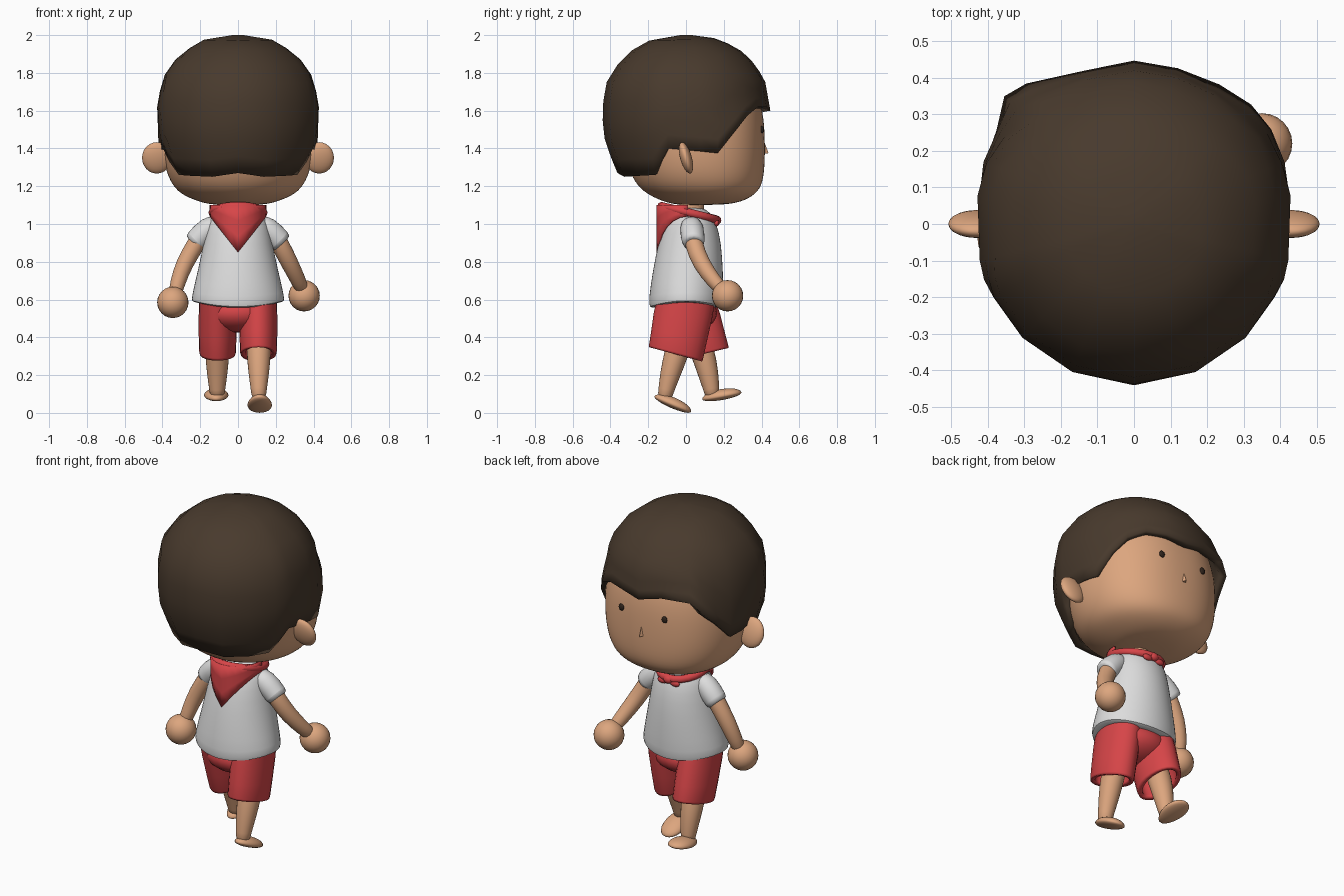
import bpy, bmesh, math
from mathutils import Vector, Matrix

if "Cube" in bpy.data.objects:
    bpy.data.objects.remove(bpy.data.objects["Cube"])


def material(name, rgb):
    m = bpy.data.materials.new(name)
    m.diffuse_color = (*rgb, 1)
    m.use_nodes = True
    m.node_tree.nodes["Principled BSDF"].inputs["Base Color"].default_value = m.diffuse_color
    return m


SKIN = material("skin", (0.72, 0.38, 0.21))
HAIR = material("dark brown hair", (0.065, 0.042, 0.026))
RED = material("red cloth", (0.68, 0.06, 0.065))
WHITE = material("white cloth", (0.72, 0.72, 0.72))
EYE = material("eye brown", (0.03, 0.018, 0.012))


def finish(name, bm, mat, subsurf=0, thick=0, angle=60):
    bmesh.ops.recalc_face_normals(bm, faces=bm.faces)
    me = bpy.data.meshes.new(name)
    bm.to_mesh(me)
    bm.free()
    me.materials.append(mat)
    ob = bpy.data.objects.new(name, me)
    bpy.context.collection.objects.link(ob)
    if thick:
        s = ob.modifiers.new("thickness", 'SOLIDIFY')
        s.thickness, s.offset = thick, -1
    if subsurf:
        s = ob.modifiers.new("smooth", 'SUBSURF')
        s.levels = s.render_levels = subsurf
    bpy.ops.object.select_all(action='DESELECT')
    ob.select_set(True)
    bpy.context.view_layer.objects.active = ob
    bpy.ops.object.shade_smooth_by_angle(angle=math.radians(angle))
    return ob


def loft(name, rings, mat, caps=(True, True), around=True, loop=False, **kw):
    """Skin a list of point rings."""
    bm = bmesh.new()
    vs = [[bm.verts.new(p) for p in r] for r in rings]
    n = len(rings[0])
    pairs = list(zip(vs, vs[1:])) + ([(vs[-1], vs[0])] if loop else [])
    for a, b in pairs:
        for i in range(n if around else n - 1):
            j = (i + 1) % n
            bm.faces.new((a[i], a[j], b[j], b[i]))
    if caps[0]:
        bm.faces.new(vs[0])
    if caps[1]:
        bm.faces.new(vs[-1])
    return finish(name, bm, mat, **kw)


def tube(name, path, radii, mat, loop=False, n=12, **kw):
    pts = [Vector(p) for p in path]
    rings = []
    for i, p in enumerate(pts):
        if loop:
            d = pts[(i + 1) % len(pts)] - pts[i - 1]
        else:
            d = pts[min(i + 1, len(pts) - 1)] - pts[max(i - 1, 0)]
        d.normalize()
        u = d.cross(Vector((0, 1, 0.01) if not loop else (0, 0, 1))).normalized()
        v = d.cross(u)
        rings.append([p + radii[i] * (u * math.cos(2 * math.pi * k / n) + v * math.sin(2 * math.pi * k / n))
                      for k in range(n)])
    caps = (False, False) if loop else (True, True)
    return loft(name, rings, mat, caps, loop=loop, **kw)


def ellipsoid(name, c, r, mat, shape=None, tilt=0, seg=24):
    bm = bmesh.new()
    bmesh.ops.create_uvsphere(bm, u_segments=seg, v_segments=seg // 2, radius=1)
    for v in bm.verts:
        v.co = Vector((v.co.x * r[0], v.co.y * r[1], v.co.z * r[2]))
        if shape:
            shape(v.co)
    bm.transform(Matrix.Translation(c) @ Matrix.Rotation(math.radians(tilt), 4, 'X'))
    return finish(name, bm, mat)


def interp(table, x):
    for a, b in zip(table, table[1:]):
        if x <= b[0]:
            t = max(0, (x - a[0]) / (b[0] - a[0]))
            return [p + (q - p) * t for p, q in zip(a, b)]
    return list(table[-1])


# Head: z, half width, back y, front y; rounder behind, squarer at the face
HEAD = [(1.10, .13, -.03, .19), (1.115, .20, -.11, .29), (1.15, .29, -.19, .36),
        (1.20, .35, -.26, .405), (1.30, .392, -.31, .418), (1.45, .408, -.35, .42),
        (1.60, .40, -.36, .41), (1.75, .355, -.33, .36), (1.87, .22, -.2, .2)]


def head_radius(phi, z):
    _, hx, yb, yf = interp(HEAD, z)
    yc, hy = (yb + yf) / 2, (yf - yb) / 2
    r = 0
    while r < 0.6:
        x, y = r * math.sin(phi), r * math.cos(phi) - yc
        e = 2.4 if y > 0 else 2.0
        if abs(x / hx) ** e + abs(y / hy) ** e > 1:
            break
        r += 0.003
    return r


def polar(phi, r, z):
    return (r * math.sin(phi), r * math.cos(phi), z)


angles = [2 * math.pi * i / 24 for i in range(24)]
loft("head", [[polar(a, head_radius(a, h[0]), h[0]) for a in angles] for h in HEAD], SKIN, subsurf=2)

# Hair: a cap whose rim follows the hairline (degrees from face, rim height)
HAIRLINE = [(0, 1.60), (16, 1.62), (32, 1.62), (45, 1.575), (56, 1.49), (68, 1.375), (80, 1.385),
            (103, 1.40), (110, 1.33), (117, 1.26), (135, 1.255), (157, 1.25), (180, 1.27),
            (203, 1.25), (225, 1.255), (243, 1.26), (250, 1.33), (257, 1.40), (280, 1.385),
            (292, 1.38), (304, 1.48), (314, 1.57), (322, 1.63), (342, 1.63)]
PROFILE = [(1.25, .348), (1.43, .42), (1.60, .438), (1.77, .408), (1.90, .315), (1.98, .175), (2.0, .03)]
rows = []
for f in (0, .12, .25, .38, .52, .66, .79, .89, .96, 1):
    row = []
    for deg, rim in HAIRLINE:
        a, z = math.radians(deg), rim + (2.0 - rim) * f
        r = interp(PROFILE, z)[1]
        if z < 1.78:
            r = max(r, head_radius(a, z) + .015)
        if deg in (314, 322):
            r += .04 * max(0, 1 - f * 2)
        x, y, z = polar(a, r, z)
        row.append((x, y * 1.02, z))
    rows.append(row)
loft("hair", rows, HAIR, (False, True), thick=.04, angle=50)


# Ears and eyes
def lean_ear(co):
    co.y -= 0.25 * co.z


for s, side in ((-1, "left"), (1, "right")):
    ellipsoid(side + "_ear", (s * .43, 0, 1.35), (.078, .032, .083), SKIN, lean_ear)
    a = s * math.atan2(.14, .40)
    ellipsoid(side + "_eye", polar(a, head_radius(a, 1.5) - .003, 1.5), (.018, .009, .02), EYE, seg=12)

# Nose wedge
bm = bmesh.new()
pts = [bm.verts.new(p) for p in ((0, .40, 1.475), (-.022, .40, 1.37), (.022, .40, 1.37), (0, .437, 1.375))]
for i, j, k in ((0, 1, 2), (0, 1, 3), (0, 2, 3), (1, 2, 3)):
    bm.faces.new((pts[i], pts[j], pts[k]))
finish("nose", bm, SKIN, angle=30)
tube("neck", [(0, .03, 1.0), (0, .03, 1.16)], [.065, .065], SKIN)

# Shirt: z, half width, centre y, half depth, hem dip
SHIRT = [(.585, .23, 0, .175, .03), (.59, .248, 0, .195, .035), (.62, .247, 0, .2, .02), (.75, .215, .01, .188, 0),
         (.90, .183, .02, .168, 0), (1.0, .165, .025, .14, 0), (1.06, .135, .03, .10, 0), (1.09, .07, .03, .06, 0)]
loft("shirt", [[(hx * math.sin(a), yc + hy * math.cos(a), z - d * math.cos(a) ** 2) for a in angles]
               for z, hx, yc, hy, d in SHIRT], WHITE, subsurf=1)

# Sleeves, arms and hands: right swings forward, left hangs back
ARMS = {"right": (1, [(.17, .03, .98), (.225, .04, .89), (.275, .08, .79), (.32, .145, .70), (.35, .21, .63)], (.35, .22, .62)),
        "left": (-1, [(-.17, .03, .98), (-.225, .03, .89), (-.285, .02, .79), (-.32, 0, .69), (-.34, -.03, .60)], (-.345, -.04, .585))}
for side, (s, path, hand) in ARMS.items():
    tube(side + "_sleeve", [(s * .10, .025, 1.0), (s * .15, .03, .985), (s * .232, .04, .90), (s * .236, .04, .896)],
         [.05, .068, .064, .055], WHITE, subsurf=1)
    tube(side + "_arm", path, [.05, .05, .048, .042, .035], SKIN, subsurf=1)
    ellipsoid(side + "_hand", hand, (.083, .083, .083), SKIN)

# Neckerchief: back triangle, collar roll and front knot
cols = [math.radians(d) for d in range(-90, 91, 15)]
sheet = []
for t in (0, .33, .66, 1):
    row = []
    for a in cols:
        low = .85 + .19 * abs(math.sin(a))
        row.append((.15 * math.sin(a), .01 - .165 * math.cos(a), 1.10 + (low - 1.10) * t))
    sheet.append(row)
loft("neckerchief", sheet, RED, (False, False), around=False, thick=.012)
ring = [(.135 * math.sin(a), .015 + .145 * math.cos(a), 1.06 - .035 * math.cos(a)) for a in angles]
tube("neckerchief_collar", ring, [.022] * 24, RED, loop=True, n=8)
ellipsoid("neckerchief_knot", (0, .165, 1.02), (.03, .022, .024), RED, seg=12)
for s in (-1, 1):
    ellipsoid("neckerchief_end", (s * .04, .162, 1.005), (.032, .014, .018), RED, seg=12)

# Shorts, legs and feet: right steps back, left steps forward
ellipsoid("shorts_seat", (0, 0, .53), (.19, .165, .105), RED)
LEGS = {"right": (1, -.055, -.27, [(0, .48), (-.05, .32), (-.085, .20), (-.105, .12), (-.115, .07)], (-.07, .046), -23),
        "left": (-1, .085, .24, [(.03, .48), (.09, .32), (.12, .20), (.135, .12), (.14, .085)], (.19, .09), 10)}
for side, (s, y_end, slope, path, foot, tilt) in LEGS.items():
    rings = []
    for t, rx, ry in ((0, .098, .155), (.3, .1, .155), (.65, .1, .148), (.96, .097, .143), (1, .094, .14)):
        z, yc = .60 - .29 * t, y_end * t
        rings.append([(s * .108 + rx * math.sin(a), yc + ry * math.cos(a), z + slope * t * ry * math.cos(a))
                      for a in angles])
    loft(side + "_shorts_leg", rings, RED, (True, False), thick=.025, angle=50)
    tube(side + "_leg", [(s * .11, y, z) for y, z in path], [.07, .068, .056, .043, .04], SKIN, subsurf=1)

    def shape_foot(co):
        if co.z < 0:
            co.z *= 0.6
        co.x *= 1 + 1.5 * co.y
    ellipsoid(side + "_foot", (s * .115, *foot), (.064, .105, .036), SKIN, shape_foot, tilt)
